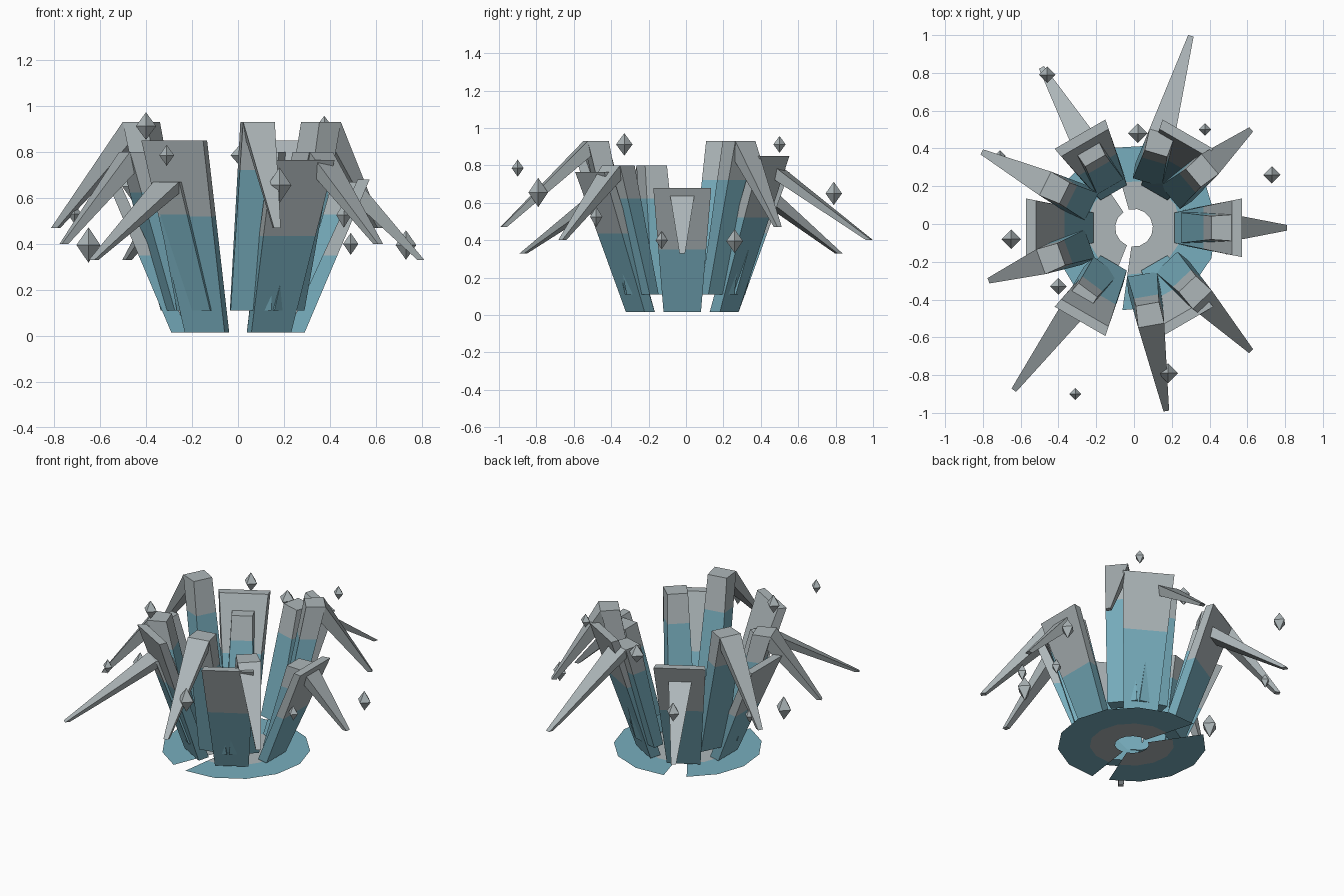
import bpy, bmesh
from math import radians, sin, cos
from mathutils import Vector

if "Cube" in bpy.data.objects:
    bpy.data.objects.remove(bpy.data.objects["Cube"], do_unlink=True)

CENTRE = Vector((0, -0.02, 0))


def material(name, rgb):
    m = bpy.data.materials.new(name)
    m.use_nodes = True
    m.diffuse_color = (*rgb, 1)
    m.node_tree.nodes["Principled BSDF"].inputs["Base Color"].default_value = (*rgb, 1)
    return m


STONE = material("pale grey stone", (0.42, 0.47, 0.485))
ICE = material("ice blue", (0.185, 0.42, 0.51))


def finish(bm, name, mats):
    mesh = bpy.data.meshes.new(name)
    bm.to_mesh(mesh)
    bm.free()
    for m in mats:
        mesh.materials.append(m)
    ob = bpy.data.objects.new(name, mesh)
    bpy.context.collection.objects.link(ob)
    return ob


def polar(az, r, side=0, z=0):
    a = radians(az)
    return CENTRE + Vector((r * cos(a) - side * sin(a), r * sin(a) + side * cos(a), z))


def loft(name, az, sections, split=None):
    """Joins horizontal sections (z, inner r, outer r, inner half width, outer half width)."""
    bm = bmesh.new()
    rings = []
    for z, ri, ro, wi, wo in sections:
        rings.append([bm.verts.new(polar(az, r, s, z))
                      for r, s in ((ri, -wi), (ro, -wo), (ro, wo), (ri, wi))])
    for a, b in zip(rings, rings[1:]):
        for i in range(4):
            j = (i + 1) % 4
            bm.faces.new((a[i], a[j], b[j], b[i]))
    bm.faces.new(rings[0])
    bm.faces.new(rings[-1])
    bmesh.ops.recalc_face_normals(bm, faces=bm.faces)
    if split is not None:
        for f in bm.faces:
            f.material_index = int(f.calc_center_median().z < split)
    return finish(bm, name, [STONE, ICE])


def between(a, b, z):
    t = (z - a[0]) / (b[0] - a[0])
    return tuple(p + (q - p) * t for p, q in zip(a, b))


# Six broad leaning slabs, blue below and grey above
for i in range(6):
    top_z = (0.68, 0.85, 0.765)[i % 3]
    low = (0.015, 0.215, 0.29, 0.08, 0.1)
    high = (top_z, 0.52, 0.572, 0.145, 0.155)
    cut = top_z - 0.33
    loft(f"slab_{i + 1}", i * 60, [low, between(low, high, cut), high], cut)

# Nine columns, each with a spike reaching outward and down from its top
reach = (0.81, 0.81, 1.06, 0.98, 0.9, 0.82, 1.07, 0.985, 0.9)
for i, tip_r in enumerate(reach):
    az = i * 40 - (6.5 if i % 2 == 0 and i > 0 else 0)
    top_z = (0.67, 0.93, 0.8)[i % 3]
    tip_z = (0.33, 0.47, 0.4)[i % 3]
    low = (0.11, 0.25, 0.325, 0.08, 0.09)
    high = (top_z, 0.41, 0.525, 0.062, 0.07)
    cut = 0.11 + 0.745 * (top_z - 0.11)
    loft(f"column_{i + 1}", az, [low, between(low, high, cut), high], cut)
    loft(f"spike_{i + 1}", az, [high, (tip_z, tip_r - 0.03, tip_r, 0.015, 0.015)])


# Flat broken floor ring in two arcs: grey inside, blue outside
def floor_arc(name, start, end, steps):
    bm = bmesh.new()
    rows = []
    for k in range(steps + 1):
        az = start + (end - start) * k / steps
        rows.append([bm.verts.new(polar(az, r)) for r in (0.1, 0.25, 0.44)])
    for a, b in zip(rows, rows[1:]):
        for j in range(2):
            f = bm.faces.new((a[j], a[j + 1], b[j + 1], b[j]))
            f.material_index = j
    finish(bm, name, [STONE, ICE])


floor_arc("floor_arc_large", -98, 106, 8)
floor_arc("floor_arc_small", 124, 248, 5)

# Floating diamond shards: x, y, z, half width, half height
shards = [
    (-0.31, -0.9, 0.785, 0.032, 0.046), (0.18, -0.79, 0.655, 0.052, 0.078),
    (-0.4, -0.33, 0.912, 0.044, 0.06), (0.375, 0.5, 0.912, 0.033, 0.045),
    (0.73, 0.26, 0.395, 0.045, 0.064), (-0.65, -0.08, 0.395, 0.052, 0.077),
    (-0.46, 0.79, 0.65, 0.044, 0.062), (0.02, 0.48, 0.785, 0.052, 0.06),
    (0.46, -0.48, 0.525, 0.033, 0.055), (-0.71, 0.36, 0.53, 0.03, 0.045),
    (0.49, -0.13, 0.4, 0.033, 0.048),
]
for n, (x, y, z, w, h) in enumerate(shards):
    bm = bmesh.new()
    c = Vector((x, y, z))
    rim = [bm.verts.new(c + Vector(d) * w) for d in ((1, 0, 0), (0, 1, 0), (-1, 0, 0), (0, -1, 0))]
    for sign in (1, -1):
        apex = bm.verts.new(c + Vector((0, 0, sign * h)))
        for i in range(4):
            bm.faces.new((rim[i], rim[(i + 1) % 4], apex))
    bmesh.ops.recalc_face_normals(bm, faces=bm.faces)
    finish(bm, f"shard_{n + 1}", [STONE])
